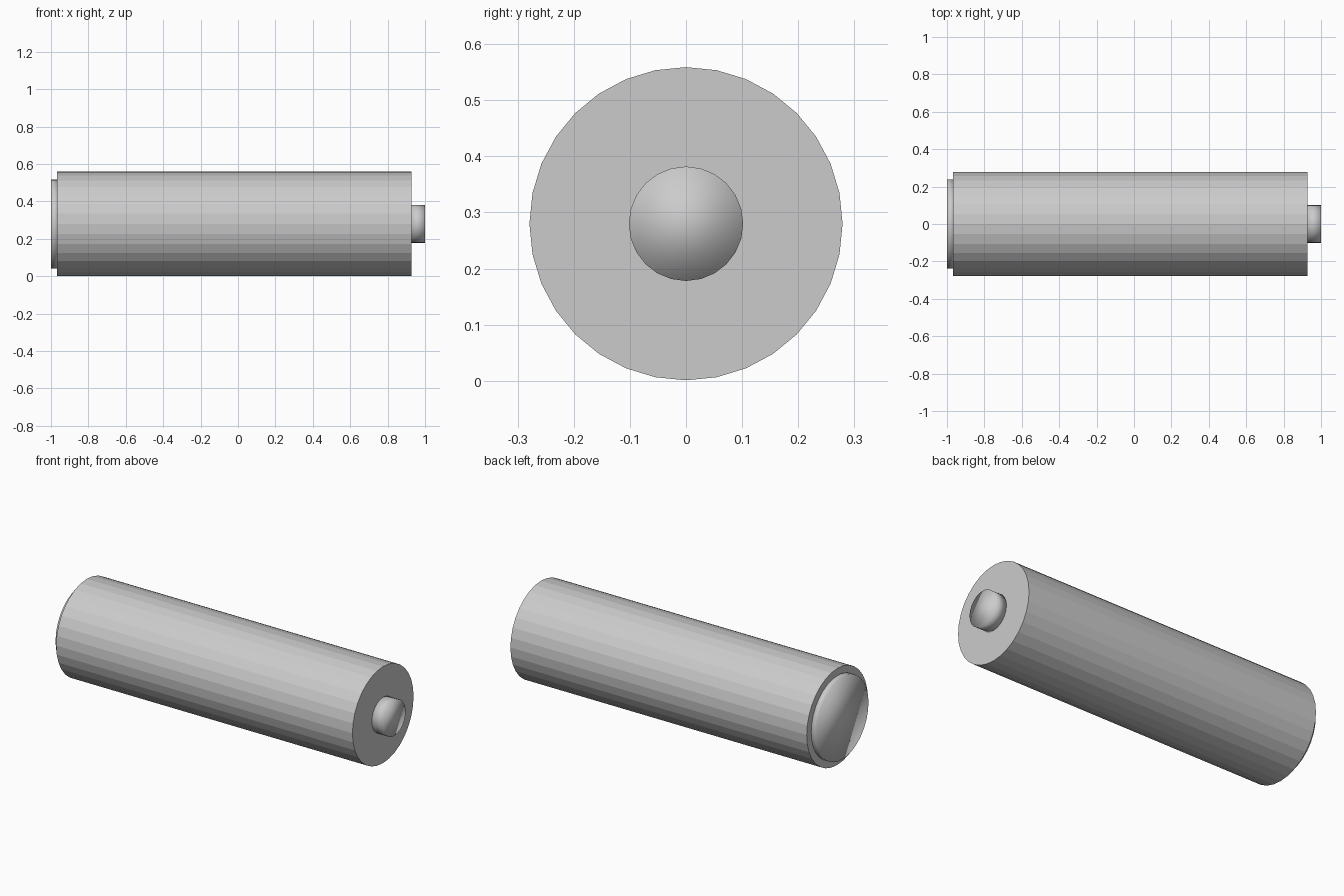
import bpy
from math import pi

if "Cube" in bpy.data.objects:
    bpy.data.objects.remove(bpy.data.objects["Cube"])

AXIS_Z = 0.28  # height of the battery's long axis


def x_cylinder(name, x0, x1, radius, sides, smooth=False):
    """Closed cylinder lying along x, with a vertex at the top."""
    bpy.ops.mesh.primitive_cylinder_add(
        vertices=sides, radius=radius, depth=x1 - x0,
        location=((x0 + x1) / 2, 0, AXIS_Z), rotation=(0, pi / 2, 0))
    obj = bpy.context.object
    obj.name = name
    bpy.ops.object.transform_apply(location=False, rotation=True, scale=False)
    for face in obj.data.polygons:
        face.use_smooth = smooth
    return obj


# Faceted casing
x_cylinder("casing", -0.967, 0.927, 0.279, 32)
# Small raised positive contact, softly shaded
x_cylinder("positive_contact", 0.92, 1.0, 0.102, 24, True)
# Wide, thin negative contact
x_cylinder("negative_contact", -1.0, -0.96, 0.238, 32, True)
